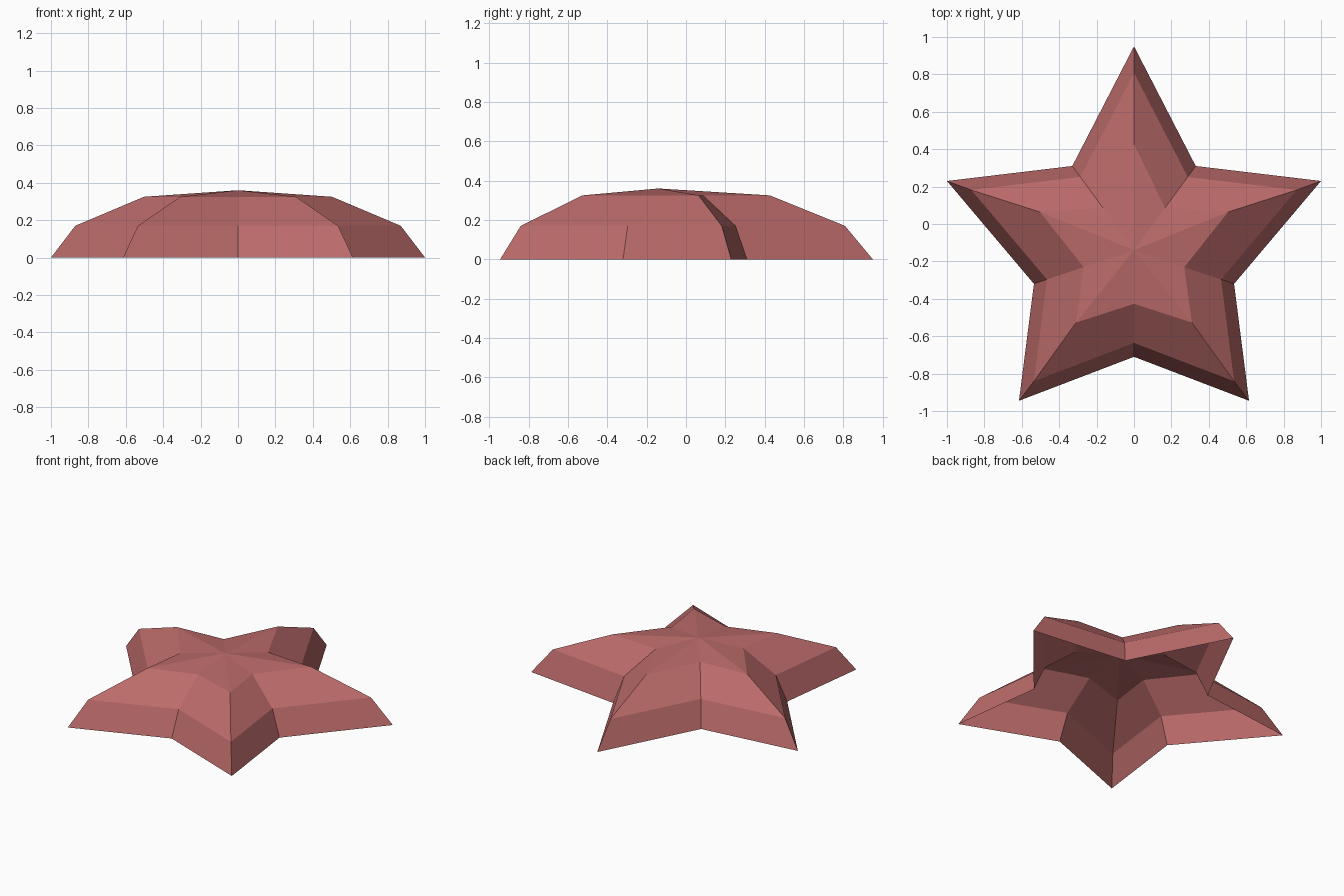
import bpy
import bmesh

default = bpy.data.objects.get("Cube")
if default:
    bpy.data.objects.remove(default, do_unlink=True)

# Flat dusty red
red = bpy.data.materials.new("dusty red")
red.use_nodes = True
colour = (0.50, 0.147, 0.145, 1)
red.diffuse_color = colour
red.node_tree.nodes["Principled BSDF"].inputs["Base Color"].default_value = colour

# Right half of the star outline, clockwise from the back tip to the front notch
CENTRE_Y = -0.14
OUTLINE = [(0, 0.95), (0.33, 0.31), (1, 0.23), (0.535, -0.32), (0.615, -0.945), (0, -0.71)]
# Height, scale, and forward/back shift of the tips for each ring
RINGS = [(0, 1, 0), (0.17, 0.87, 0), (0.325, 0.503, 0.018)]


def star_ring(bm, z, scale, tip_shift):
    half = []
    for i, (x, y) in enumerate(OUTLINE):
        shift = tip_shift if i % 2 == 0 else 0
        half.append((x * scale, CENTRE_Y + (y - CENTRE_Y) * scale + shift, z))
    mirrored = [(-x, y, z) for x, y, z in reversed(half[1:-1])]
    return [bm.verts.new(p) for p in half + mirrored]


# Open faceted shell: stacked star rings closed by a low peak
bm = bmesh.new()
rings = [star_ring(bm, *ring) for ring in RINGS]
peak = bm.verts.new((0, CENTRE_Y, 0.36))
count = len(rings[0])
for i in range(count):
    j = (i + 1) % count
    for low, high in zip(rings, rings[1:]):
        bm.faces.new((low[j], low[i], high[i], high[j]))
    bm.faces.new((rings[-1][j], rings[-1][i], peak))

mesh = bpy.data.meshes.new("star_shell")
bm.to_mesh(mesh)
bm.free()
mesh.materials.append(red)
star = bpy.data.objects.new("star_shell", mesh)
bpy.context.collection.objects.link(star)
